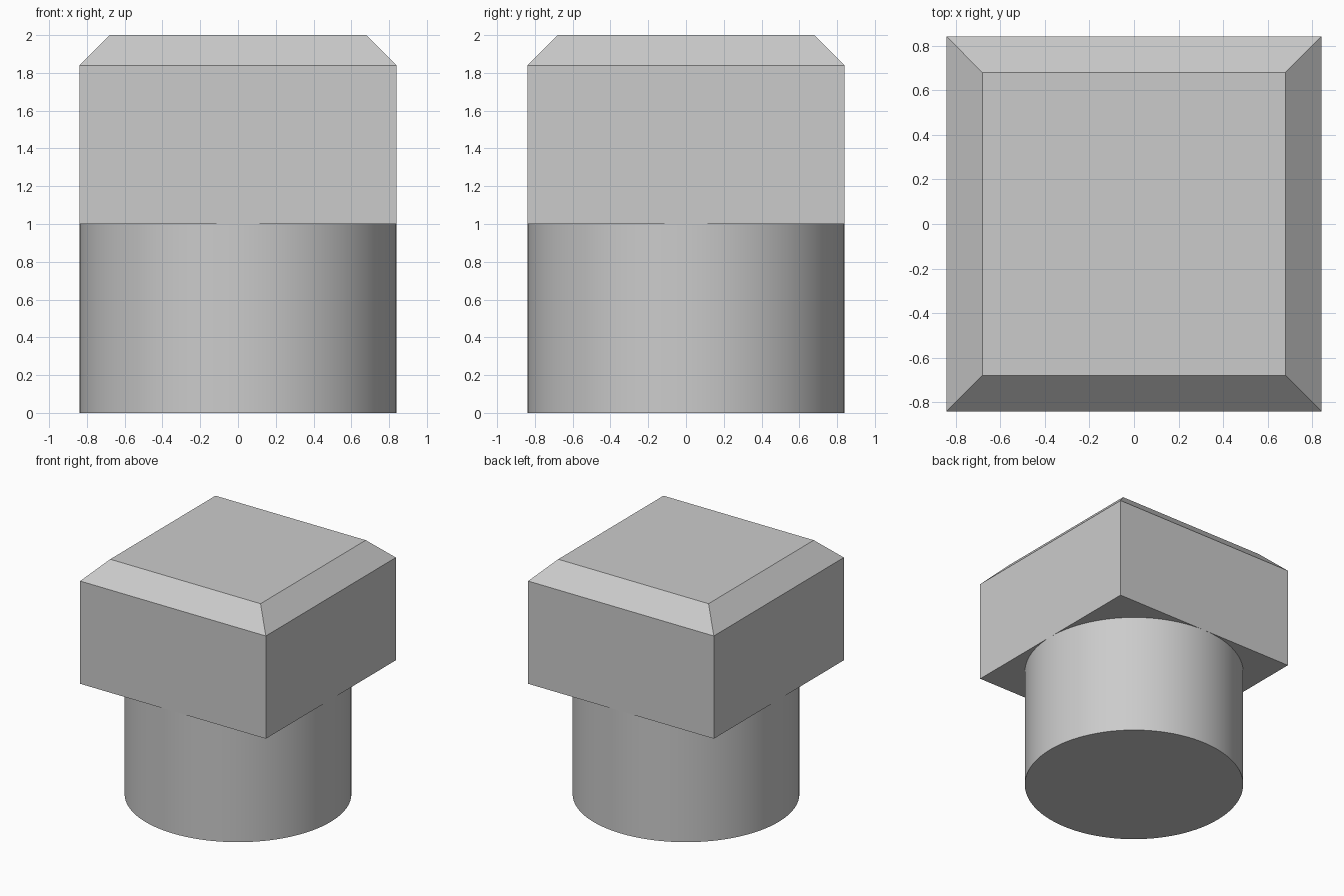
import bpy
import bmesh
import math

old = bpy.data.objects.get("Cube")
if old:
    bpy.data.objects.remove(old, do_unlink=True)

HALF = 0.84       # half width of the head, and radius of the stem
CHAMFER = 0.16
STEM_TOP = 1.0
HEIGHT = 2.0

grey = bpy.data.materials.new("plain grey")
grey.use_nodes = True
colour = (0.6, 0.6, 0.6, 1)
grey.diffuse_color = colour
grey.node_tree.nodes["Principled BSDF"].inputs["Base Color"].default_value = colour

# Round stem
bpy.ops.mesh.primitive_cylinder_add(vertices=96, radius=HALF, depth=STEM_TOP,
                                    location=(0, 0, STEM_TOP / 2))
stem = bpy.context.object
stem.name = "round_stem"
stem.data.materials.append(grey)
bpy.ops.object.shade_smooth_by_angle(angle=math.radians(30))

# Square head with a chamfered top: stacked square rings, closed at both ends
bm = bmesh.new()
rings = []
for half, z in ((HALF, STEM_TOP), (HALF, HEIGHT - CHAMFER), (HALF - CHAMFER, HEIGHT)):
    corners = ((-half, -half), (half, -half), (half, half), (-half, half))
    rings.append([bm.verts.new((x, y, z)) for x, y in corners])
for low, high in zip(rings, rings[1:]):
    for i in range(4):
        j = (i + 1) % 4
        bm.faces.new((low[i], low[j], high[j], high[i]))
bm.faces.new(rings[0][::-1])
bm.faces.new(rings[-1])
mesh = bpy.data.meshes.new("square_head")
bm.to_mesh(mesh)
bm.free()
mesh.materials.append(grey)
head = bpy.data.objects.new("square_head", mesh)
bpy.context.collection.objects.link(head)
